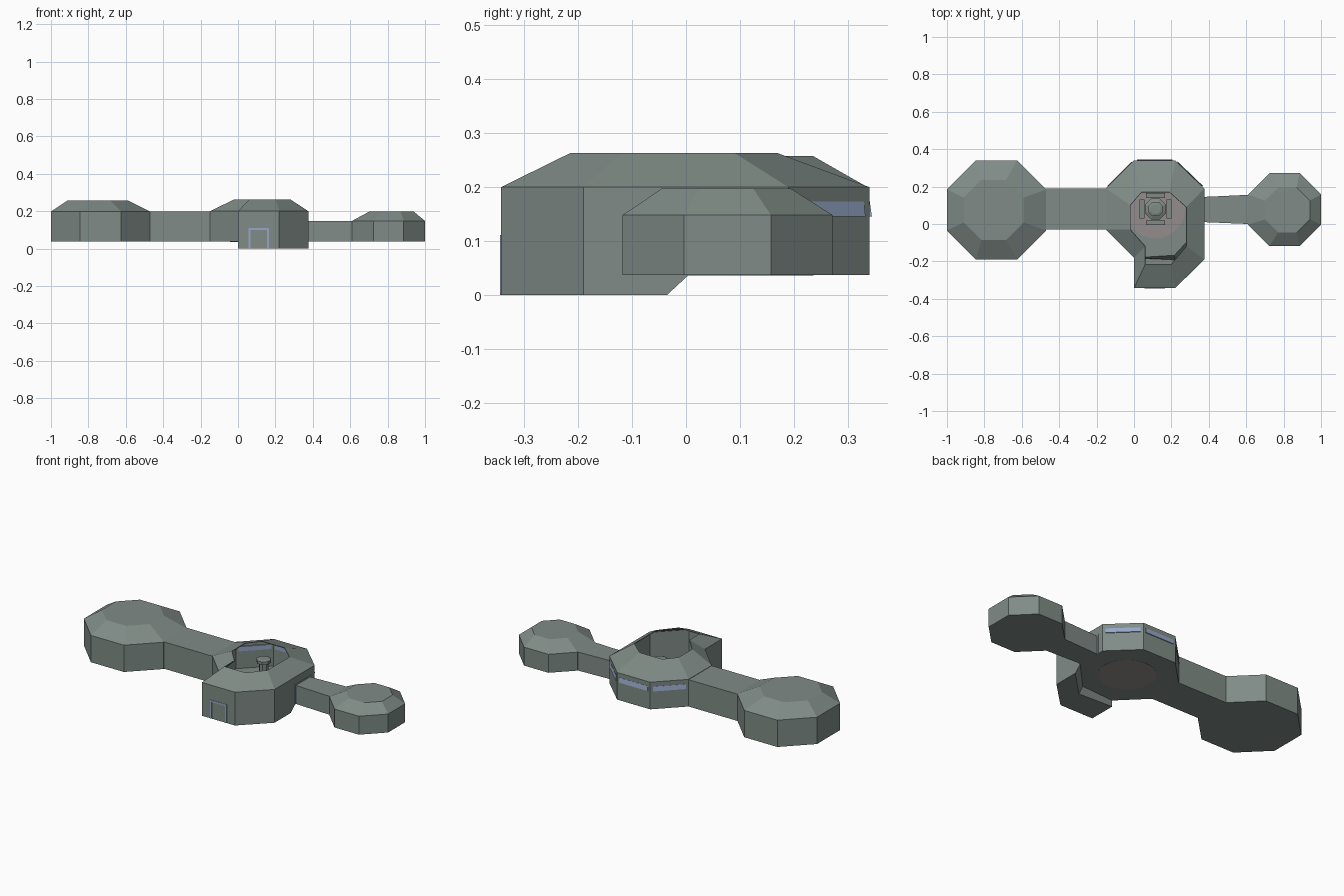
import bpy, bmesh, math

if "Cube" in bpy.data.objects:
    bpy.data.objects.remove(bpy.data.objects["Cube"])


def material(name, rgb):
    m = bpy.data.materials.new(name)
    m.diffuse_color = (*rgb, 1)
    m.use_nodes = True
    m.node_tree.nodes["Principled BSDF"].inputs["Base Color"].default_value = m.diffuse_color
    return m


HULL = material("hull_grey", (0.215, 0.26, 0.24))
GLASS = material("window_blue", (0.31, 0.39, 0.58))
FLOOR = material("floor_disc", (0.30, 0.265, 0.265))


def make(name, faces, mat=HULL):
    """Mesh object from faces given as coordinate lists; shared corners merge."""
    bm = bmesh.new()
    for f in faces:
        bm.faces.new([bm.verts.new(p) for p in f])
    bmesh.ops.remove_doubles(bm, verts=bm.verts, dist=0.0005)
    bmesh.ops.recalc_face_normals(bm, faces=bm.faces)
    me = bpy.data.meshes.new(name)
    bm.to_mesh(me)
    bm.free()
    me.materials.append(mat)
    ob = bpy.data.objects.new(name, me)
    bpy.context.collection.objects.link(ob)
    return ob


def bridge(a, b):
    n = len(a)
    return [[a[i], a[(i + 1) % n], b[(i + 1) % n], b[i]] for i in range(n)]


def loft(name, rings, mat=HULL):
    faces = [rings[0], rings[-1]]
    for a, b in zip(rings, rings[1:]):
        faces += bridge(a, b)
    return make(name, faces, mat)


def octagon(cx, cy, r, z):
    R = r / math.cos(math.pi / 8)
    return [(cx + R * math.cos(math.pi / 8 + i * math.pi / 4),
             cy + R * math.sin(math.pi / 8 + i * math.pi / 4), z) for i in range(8)]


def circle(cx, cy, r, z, n):
    return [(cx + r * math.cos(2 * math.pi * i / n),
             cy + r * math.sin(2 * math.pi * i / n), z) for i in range(n)]


def box(name, x0, x1, y0, y1, z0, z1, mat=HULL):
    ring = lambda z: [(x0, y0, z), (x1, y0, z), (x1, y1, z), (x0, y1, z)]
    return loft(name, [ring(z0), ring(z1)], mat)


def corridor(name, xa, ya0, ya1, xb, yb0, yb1, z0, z1):
    end = lambda x, a, b: [(x, a, z0), (x, b, z0), (x, b, z1), (x, a, z1)]
    return loft(name, [end(xa, ya0, ya1), end(xb, yb0, yb1)])


# Side pods: octagonal drums with chamfered roofs
loft("large_pod", [octagon(-0.735, 0.075, 0.265, 0.037),
                   octagon(-0.735, 0.075, 0.265, 0.198),
                   octagon(-0.75, 0.075, 0.16, 0.258)])
loft("small_pod", [octagon(0.805, 0.077, 0.195, 0.037),
                   octagon(0.805, 0.077, 0.195, 0.148),
                   octagon(0.82, 0.075, 0.12, 0.197)])

# Connecting corridors
corridor("large_corridor", -0.475, -0.03, 0.19, -0.15, -0.03, 0.19, 0.037, 0.198)
corridor("small_corridor", 0.375, 0.01, 0.145, 0.615, 0.0, 0.156, 0.037, 0.148)

# Central hall: open-topped shell with a lower entrance bay wrapping its front
outline = [(0, -.343), (.22, -.343), (.376, -.19), (.376, .19), (.22, .34),
           (0, .34), (-.15, .19), (-.15, -.03), (0, -.18)]
opening = [(.06, -.215), (.2, -.215), (.28, -.12), (.28, .09), (.19, .17),
           (.04, .17), (-.02, .1), (-.02, -.03), (.06, -.12)]
LOW, MID, EAVE, TOP = 0.0, 0.037, 0.2, 0.263
at = lambda i, z: (*outline[i], z)
eave = [(*p, EAVE) for p in outline]
rim = [(*p, TOP) for p in opening]
faces = bridge(eave, rim)
# bay walls
for i, j in ((0, 1), (1, 2)):
    faces.append([at(i, LOW), at(j, LOW), at(j, EAVE), at(i, EAVE)])
faces.append([at(8, LOW), at(0, LOW), at(0, EAVE), at(8, EAVE), at(8, MID)])
step_r, step_m = (.376, -.035, LOW), (.22, -.19, LOW)
top_r, top_m = (.376, .005, MID), (.215, -.165, MID)
faces.append([at(2, LOW), step_r, top_r, at(3, MID), at(3, EAVE), at(2, EAVE)])
# raised hall walls
for i in range(3, 8):
    faces.append([at(i, MID), at(i + 1, MID), at(i + 1, EAVE), at(i, EAVE)])
# bay floor, step along the octagon edge, hall floor
faces.append([at(0, LOW), at(1, LOW), at(2, LOW), step_r, step_m, at(8, LOW)])
faces.append([step_r, step_m, top_m, top_r])
faces.append([step_m, at(8, LOW), at(8, MID), top_m])
faces.append([top_m, top_r] + [at(i, MID) for i in range(3, 9)])
hall = make("central_hall", faces)
solid = hall.modifiers.new("wall_thickness", "SOLIDIFY")
solid.thickness = 0.004
solid.offset = -1

# Round floor disc and control console
CX, CY = 0.115, 0.08
loft("floor_disc", [circle(CX, CY, 0.157, 0.0362, 32), circle(CX, CY, 0.157, 0.043, 32)], FLOOR)
loft("console_column", [octagon(CX, CY, r, z) for r, z in
     ((.055, .043), (.055, .06), (.025, .075), (.025, .185), (.038, .192), (.038, .21), (.025, .214))])
for k in range(4):
    ob = box("console_panel", -0.05, 0.05, 0.06, 0.085, 0.043, 0.09)
    ob.location = (CX, CY, 0)
    ob.rotation_euler.z = k * math.pi / 2

# Window strips on the three rear faces, leaning slightly outwards
for i in (3, 4, 5):
    (ax, ay), (bx, by) = outline[i], outline[i + 1]
    L = math.hypot(bx - ax, by - ay)
    ux, uy = (bx - ax) / L, (by - ay) / L
    nx, ny = uy, -ux

    def strip(z, inner, outer):
        return [(ax + ux * t + nx * d, ay + uy * t + ny * d, z)
                for t, d in ((.015, inner), (L - .015, inner), (L - .015, outer), (.015, outer))]
    loft("rear_window", [strip(.145, -.009, .005), strip(.173, -.009, .001)], GLASS)

# Door frames: front entrance and small corridor mouth
for x in (0.055, 0.155):
    box("front_door_jamb", x, x + 0.011, -.345, -.334, 0.0, 0.1, GLASS)
box("front_door_lintel", 0.055, 0.166, -.345, -.334, 0.1, 0.111, GLASS)
for y in (0.0, 0.145):
    box("corridor_door_jamb", 0.367, 0.378, y, y + 0.01, 0.037, 0.148, GLASS)
box("corridor_door_lintel", 0.367, 0.378, 0.0, 0.155, 0.146, 0.155, GLASS)
